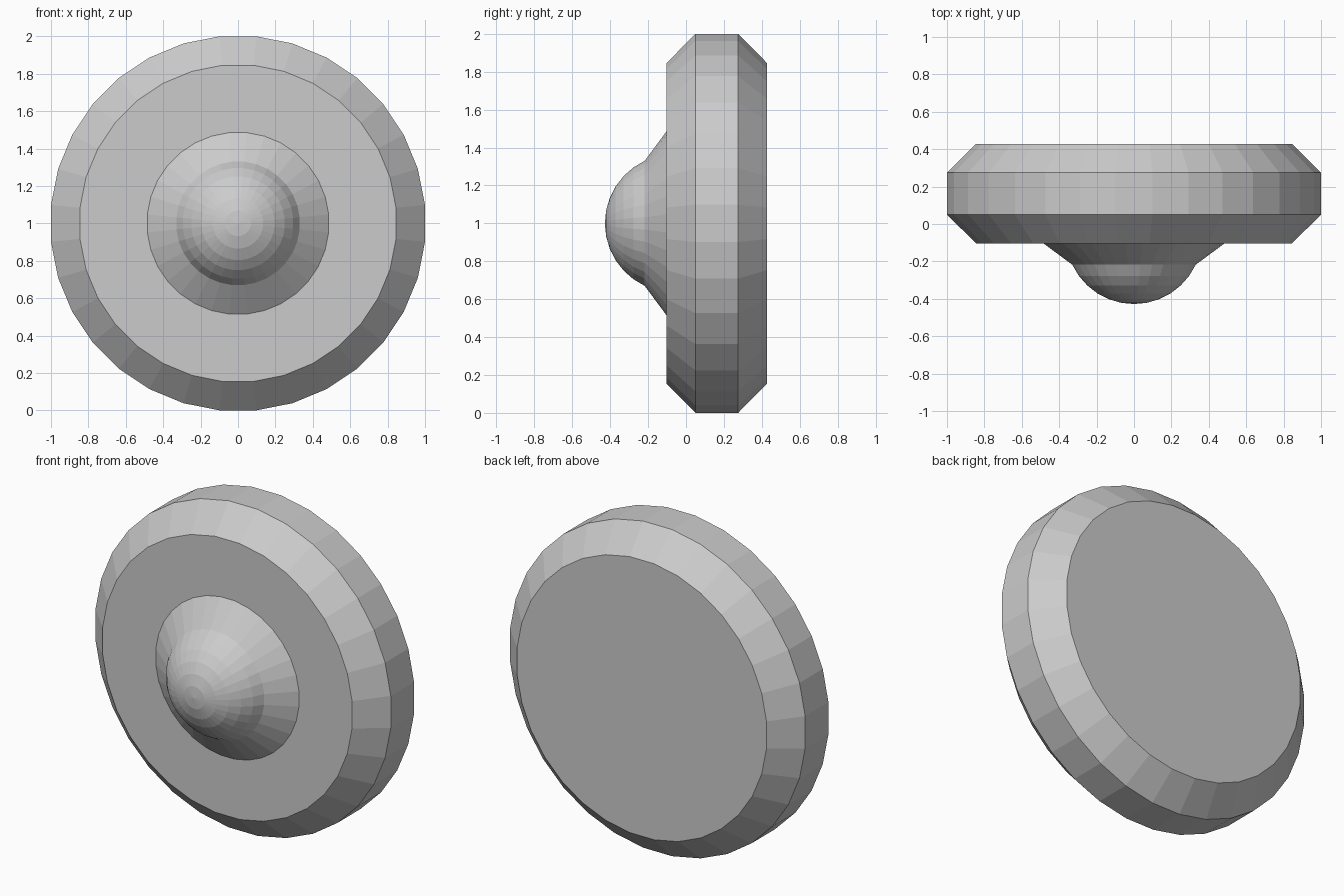
import bpy, bmesh
from math import pi, sin, cos, radians

if "Cube" in bpy.data.objects:
    bpy.data.objects.remove(bpy.data.objects["Cube"])

SIDES = 32


def lathe(name, profile):
    """Revolve (radius, y) points around the y axis at z = 1, flat shaded."""
    bm = bmesh.new()
    rings = []
    for r, y in profile:
        if r < 1e-6:
            rings.append([bm.verts.new((0, y, 1))])
        else:
            k = r / cos(pi / SIDES)
            rings.append([bm.verts.new((k * cos(a), y, 1 + k * sin(a)))
                          for a in ((i + 0.5) * 2 * pi / SIDES for i in range(SIDES))])
    for a, b in zip(rings, rings[1:]):
        for i in range(SIDES):
            j = (i + 1) % SIDES
            if len(b) == 1:
                bm.faces.new((a[i], a[j], b[0]))
            else:
                bm.faces.new((a[i], a[j], b[j], b[i]))
    # flat caps on open ends
    for ring in (rings[0], rings[-1]):
        if len(ring) > 1:
            bm.faces.new(ring)
    bmesh.ops.recalc_face_normals(bm, faces=bm.faces)
    mesh = bpy.data.meshes.new(name)
    bm.to_mesh(mesh)
    bm.free()
    obj = bpy.data.objects.new(name, mesh)
    bpy.context.collection.objects.link(obj)
    return obj


# Chamfered disc
lathe("disc", [(0.845, 0.428), (1.0, 0.275), (1.0, 0.05), (0.845, -0.103)])

# Conical collar flowing into a rounded dome
R, TIP, RINGS = 0.364, -0.428, 6
dome = [(R * sin(t), TIP + R * (1 - cos(t)))
        for t in (radians(65) * (1 - i / RINGS) for i in range(RINGS + 1))]
lathe("hub", [(0.485, -0.103)] + dome)
